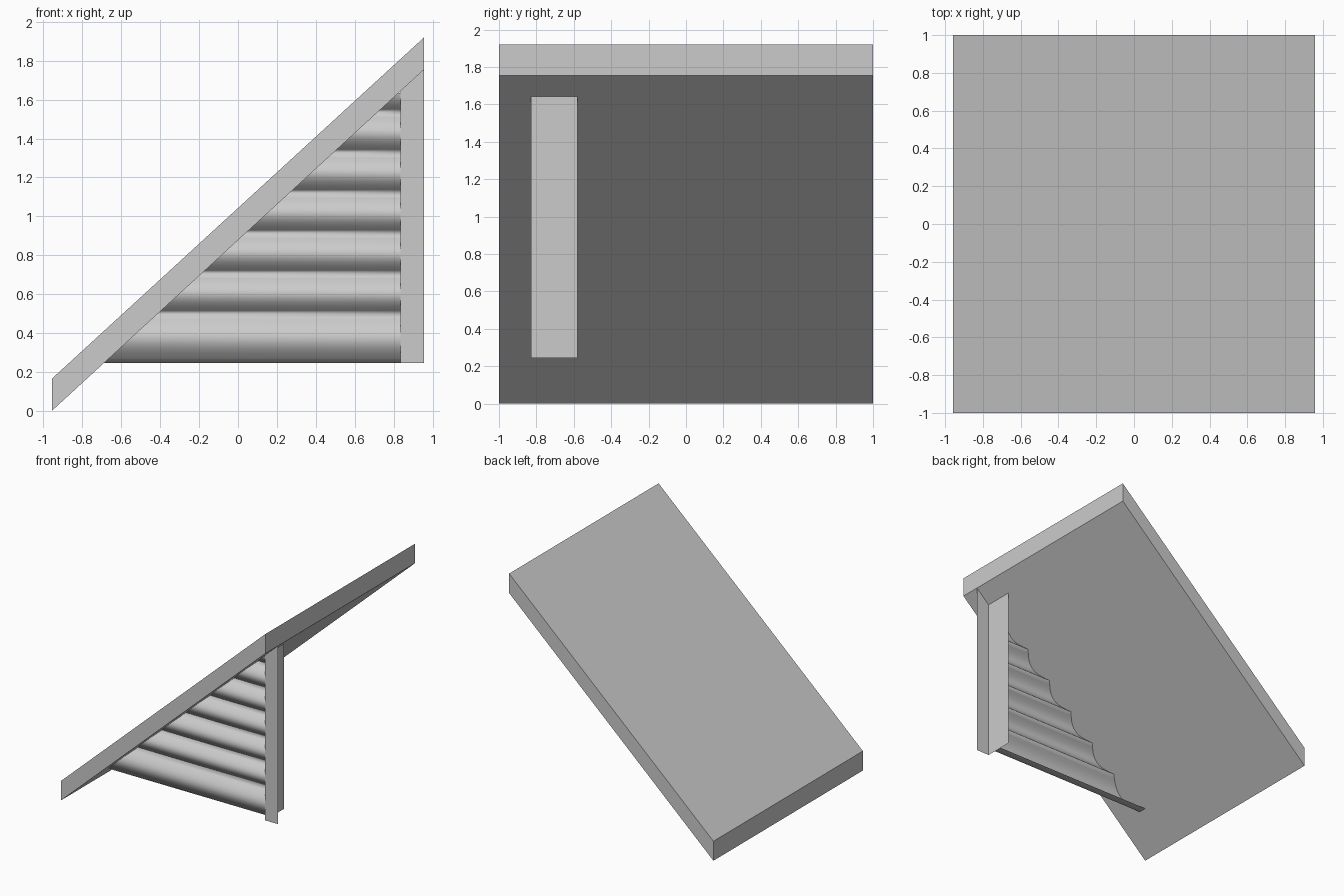
import bpy
import math

cube = bpy.data.objects.get("Cube")
if cube:
    bpy.data.objects.remove(cube, do_unlink=True)

HALF_X = 0.957      # roof reach along x
RISE = 1.755        # height gained by the roof underside
THICK = 0.165       # vertical roof thickness
WALL_X = 0.835      # corner where siding meets the trim
BASE = 0.245        # bottom of siding and trim
FRONT = -0.83       # front plane of the trim


def under(x):
    """Height of the roof underside at x."""
    return (x + HALF_X) * RISE / (2 * HALF_X)


def under_x(z):
    """Where the roof underside reaches height z."""
    return z * 2 * HALF_X / RISE - HALF_X


grey = bpy.data.materials.new("light_grey")
grey.use_nodes = True
colour = (0.6, 0.6, 0.6, 1)
grey.diffuse_color = colour
grey.node_tree.nodes["Principled BSDF"].inputs["Base Color"].default_value = colour


def make(name, verts, faces):
    mesh = bpy.data.meshes.new(name)
    mesh.from_pydata(verts, [], faces)
    mesh.materials.append(grey)
    obj = bpy.data.objects.new(name, mesh)
    bpy.context.collection.objects.link(obj)
    return obj


# Sloping roof slab: a parallelogram run along y
side = [(-HALF_X, 0), (HALF_X, RISE), (HALF_X, RISE + THICK), (-HALF_X, THICK)]
verts = [(x, y, z) for y in (-1, 1) for x, z in side]
walls = [(i, i + 4, (i + 1) % 4 + 4, (i + 1) % 4) for i in range(4)]
make("roof_slab", verts, [(0, 1, 2, 3), (7, 6, 5, 4)] + walls)

# Corner trim: two thin boards meeting in an L
top = under(WALL_X)
make("front_trim",
     [(WALL_X, FRONT, BASE), (HALF_X, FRONT, BASE),
      (HALF_X, FRONT, RISE), (WALL_X, FRONT, top)], [(0, 1, 2, 3)])
make("side_trim",
     [(WALL_X, FRONT, BASE), (WALL_X, -0.58, BASE),
      (WALL_X, -0.58, top), (WALL_X, FRONT, top)], [(0, 1, 2, 3)])

# Log siding: rounded courses cut off along the roof underside
GROOVE, BULGE, FIRST, COURSE, STEPS = -0.75, 0.08, 0.495, 0.207, 10
profile = [(-0.68, BASE), (GROOVE, BASE)]
for i in range(1, STEPS):
    t = i / STEPS
    profile.append((GROOVE - BULGE * math.sin(math.pi * t), BASE + (FIRST - BASE) * t))
z, i = FIRST, 0
while z < top - 0.004:
    profile.append((GROOVE - BULGE * abs(math.sin(math.pi * i / STEPS)), z))
    i += 1
    z = FIRST + COURSE * i / STEPS
verts = []
for y, z in profile:
    verts += [(under_x(z), y, z), (WALL_X, y, z)]
faces = [(2 * i, 2 * i + 1, 2 * i + 3, 2 * i + 2) for i in range(len(profile) - 1)]
siding = make("log_siding", verts, faces)
for poly in siding.data.polygons:
    poly.use_smooth = True
